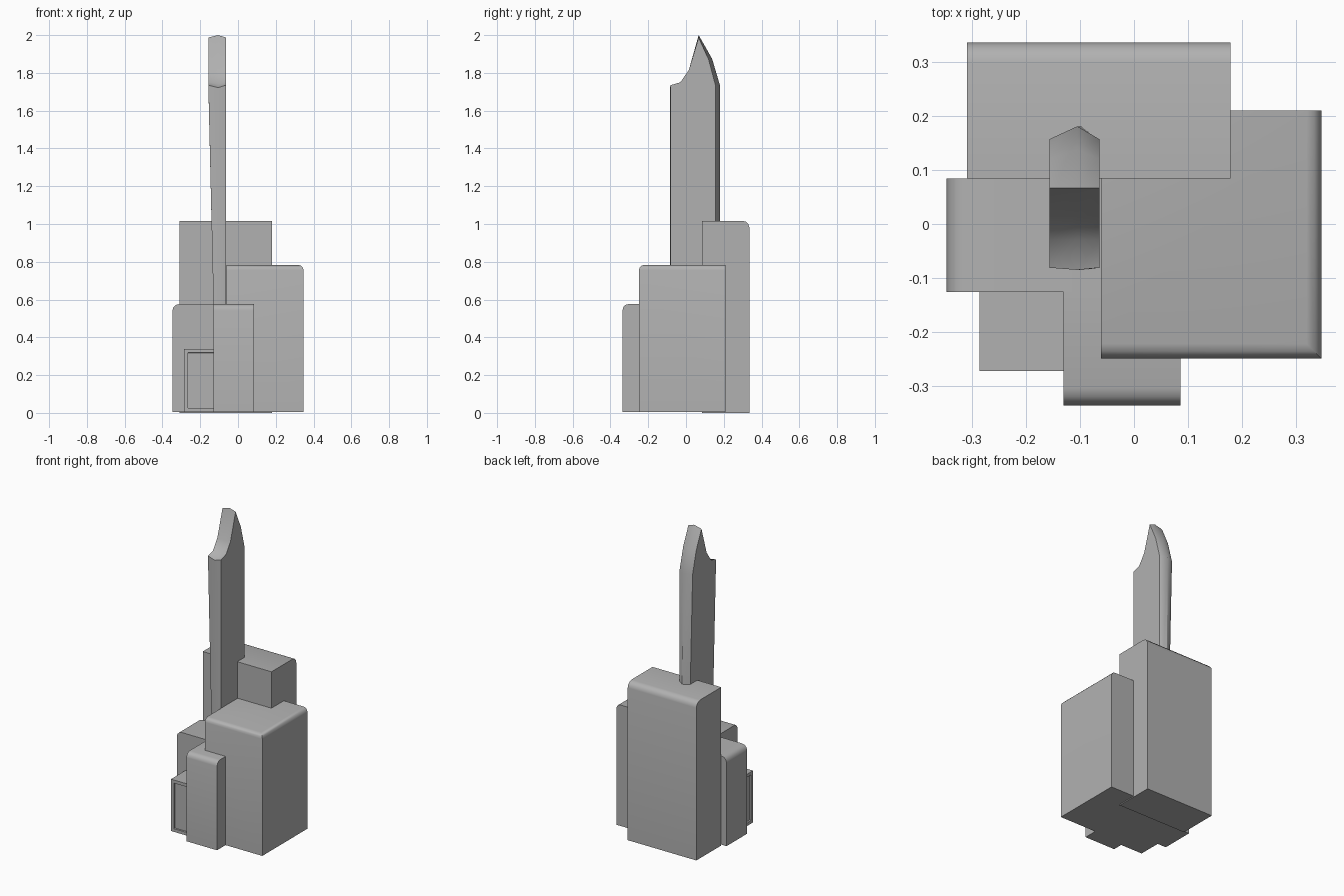
import bpy, bmesh

if "Cube" in bpy.data.objects:
    bpy.data.objects.remove(bpy.data.objects["Cube"])

# Mid-grey shared by every part
grey = bpy.data.materials.new("mid_grey")
grey.diffuse_color = (0.44, 0.44, 0.44, 1)
grey.use_nodes = True
grey.node_tree.nodes["Principled BSDF"].inputs["Base Color"].default_value = grey.diffuse_color


def finish(name, bm, angle=0.6):
    bmesh.ops.recalc_face_normals(bm, faces=bm.faces[:])
    me = bpy.data.meshes.new(name)
    bm.to_mesh(me)
    bm.free()
    me.materials.append(grey)
    ob = bpy.data.objects.new(name, me)
    bpy.context.collection.objects.link(ob)
    bpy.ops.object.select_all(action='DESELECT')
    bpy.context.view_layer.objects.active = ob
    ob.select_set(True)
    bpy.ops.object.shade_smooth_by_angle(angle=angle)
    return ob


def block(name, lo, hi, rounded=(), radius=0.03, panels=()):
    """Box; rounded = (axis, value) sides whose top edge is rounded,
    panels = directions whose faces get a framed, shallow recess."""
    bm = bmesh.new()
    bmesh.ops.create_cube(bm, size=1)
    for v in bm.verts:
        for i in range(3):
            v.co[i] = lo[i] if v.co[i] < 0 else hi[i]
    edges = [e for e in bm.edges
             if any(all(abs(v.co.z - hi[2]) < 1e-5 and abs(v.co[a] - val) < 1e-5
                        for v in e.verts) for a, val in rounded)]
    if edges:
        bmesh.ops.bevel(bm, geom=edges, offset=radius, segments=3,
                        profile=0.5, affect='EDGES')
    bm.normal_update()
    for axis, sign in panels:
        face = max(bm.faces, key=lambda f: f.normal[axis] * sign * f.calc_area())
        for thickness, depth in ((0.02, 0), (0.001, -0.01)):
            bmesh.ops.inset_individual(bm, faces=[face], thickness=thickness,
                                       depth=depth, use_even_offset=True)
    return finish(name, bm)


# Clustered tower blocks
block("back_tower", (-0.309, 0.084, 0.0), (0.179, 0.336, 1.017), [(1, 0.336)], 0.038)
block("right_tower", (-0.061, -0.249, 0.006), (0.347, 0.21, 0.783),
      [(1, -0.249), (0, 0.347)], 0.027)
block("left_tower", (-0.347, -0.126, 0.006), (-0.061, 0.084, 0.576), [(0, -0.347)], 0.035)
block("front_tower", (-0.131, -0.336, 0.006), (0.086, -0.126, 0.576), [(1, -0.336)], 0.032)

# Low annex with recessed panels on the front and left
block("annex", (-0.286, -0.272, 0.006), (-0.1, -0.12, 0.339),
      panels=[(1, -1), (0, -1)])

# Tall spire: side outline and ridge outline in (y, z), lofted across x
base = 0.5
side = [(-0.081, base), (-0.081, 1.735), (-0.03, 1.75), (0.015, 1.815),
        (0.067, 1.987), (0.12, 1.87), (0.157, 1.73), (0.157, base)]
ridge = [(-0.085, base), (-0.085, 1.722), (-0.03, 1.743), (0.015, 1.81),
         (0.067, 2.0), (0.138, 1.875), (0.181, 1.73), (0.181, base)]


def left_x(z):
    return -0.157 + 0.0235 * max(0, 1.73 - z)


bm = bmesh.new()
rings = []
for outline, t in ((side, 0), (ridge, 0.56), (side, 1)):
    rings.append([bm.verts.new((left_x(z) * (1 - t) - 0.064 * t, y, z))
                  for y, z in outline])
for a, b in zip(rings, rings[1:]):
    for i in range(len(a)):
        j = (i + 1) % len(a)
        bm.faces.new((a[i], a[j], b[j], b[i]))
bm.faces.new(rings[0])
bm.faces.new(rings[-1])
finish("spire", bm, angle=0.95)
